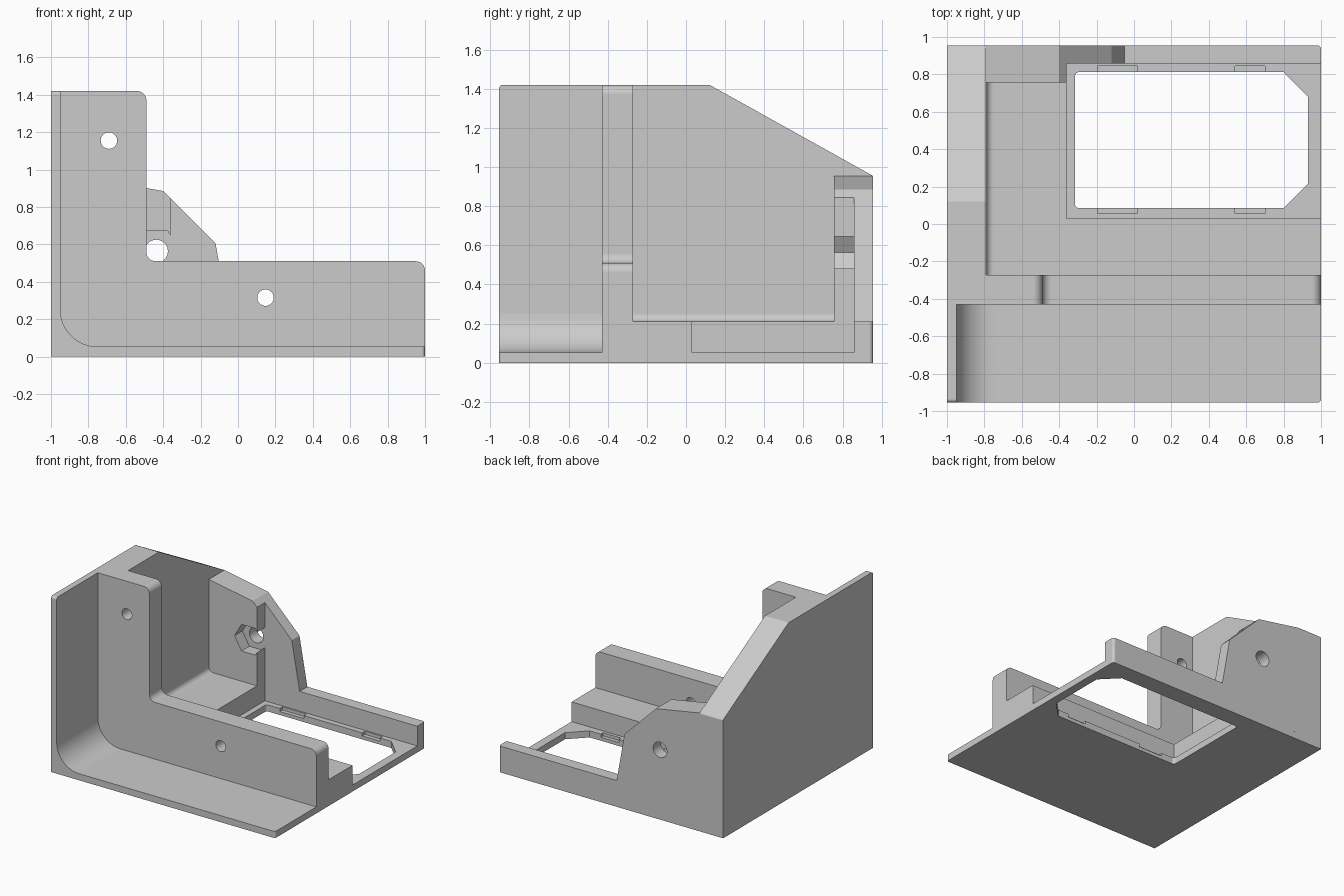
import bpy, bmesh, math
from mathutils import Vector

if "Cube" in bpy.data.objects:
    bpy.data.objects.remove(bpy.data.objects["Cube"], do_unlink=True)

grey = bpy.data.materials.new("plain grey")
grey.use_nodes = True
COLOUR = (0.6, 0.6, 0.6, 1)
grey.diffuse_color = COLOUR
grey.node_tree.nodes["Principled BSDF"].inputs["Base Color"].default_value = COLOUR

FLOOR, DECK, TOP, BACK = 0.053, 0.212, 1.42, 0.955
parts = []


def rounded(points, steps=12):
    """Replace each (a, b, radius) corner by an arc; plain (a, b) stays sharp."""
    out = []
    for i, p in enumerate(points):
        c = Vector(p[:2])
        if len(p) == 2:
            out.append(c)
            continue
        u = (Vector(points[i - 1][:2]) - c).normalized()
        v = (Vector(points[(i + 1) % len(points)][:2]) - c).normalized()
        half = u.angle(v) / 2
        centre = c + (u + v).normalized() * p[2] / math.sin(half)
        start = c + u * p[2] / math.tan(half) - centre
        end = c + v * p[2] / math.tan(half) - centre
        sweep = start.angle(end)
        for k in range(steps + 1):
            t = k / steps
            out.append(centre + (start * math.sin((1 - t) * sweep)
                                 + end * math.sin(t * sweep)) / math.sin(sweep))
    return out


def prism(name, axis, points, lo, hi):
    """Extrude a closed profile along one axis."""
    place = {"X": lambda a, b, t: (t, a, b),
             "Y": lambda a, b, t: (a, t, b),
             "Z": lambda a, b, t: (a, b, t)}[axis]
    bm = bmesh.new()
    pts = rounded(points)
    rings = [[bm.verts.new(place(a, b, t)) for a, b in pts] for t in (lo, hi)]
    for ring in rings:
        bm.faces.new(ring)
    for i in range(len(pts)):
        j = (i + 1) % len(pts)
        bm.faces.new((rings[0][i], rings[0][j], rings[1][j], rings[1][i]))
    bmesh.ops.recalc_face_normals(bm, faces=bm.faces)
    mesh = bpy.data.meshes.new(name)
    bm.to_mesh(mesh)
    bm.free()
    mesh.materials.append(grey)
    obj = bpy.data.objects.new(name, mesh)
    bpy.context.collection.objects.link(obj)
    return obj


def part(*args):
    parts.append(prism(*args))
    return parts[-1]


def circle(x, z, r, n=40):
    return [(x + r * math.cos(math.tau * k / n),
             z + r * math.sin(math.tau * k / n)) for k in range(n)]


def cut(target, cutter):
    """Subtract the cutter from the part and discard it."""
    mod = target.modifiers.new("cut", "BOOLEAN")
    mod.operation, mod.solver, mod.object = "DIFFERENCE", "EXACT", cutter
    graph = bpy.context.evaluated_depsgraph_get()
    mesh = bpy.data.meshes.new_from_object(target.evaluated_get(graph))
    target.modifiers.clear()
    target.data = mesh
    bpy.data.objects.remove(cutter, do_unlink=True)


def fillet_strip(name, wall, floor, radius, y0, y1):
    """Concave strip in the corner between the left wall and a floor."""
    reach, sink = radius + 0.001, 0.01
    part(name, "Y", [(wall - sink, floor - sink), (wall + reach, floor - sink),
                     (wall + reach, floor), (wall, floor, radius),
                     (wall, floor + reach), (wall - sink, floor + reach)], y0, y1)


# Left wall, thin in front and thick behind, with a sloping top
slope = [(BACK, 0.955, 0.015), (0.12, TOP)]
part("left_wall", "X", [(-BACK, 0), (BACK, 0)] + slope + [(-BACK, TOP, 0.02)], -1, -0.95)
part("rear_wall", "X", [(-0.272, 0), (BACK, 0)] + slope + [(-0.272, TOP)], -0.95, -0.79)

# Base plate with the window and its clip notches
base = part("base_plate", "Z", [(-0.95, -BACK), (1, -BACK, 0.02), (1, BACK, 0.02),
                                (-0.95, BACK)], 0, FLOOR)
cut(base, prism("window", "Z", [(-0.315, 0.085, 0.02), (0.8, 0.085), (0.93, 0.215),
                                (0.93, 0.68), (0.8, 0.812), (-0.315, 0.812, 0.02)],
                -0.1, 0.3))
for x0, x1 in ((-0.195, 0.02), (0.54, 0.7)):
    for y0, y1 in ((0.055, 0.1), (0.8, 0.845)):
        cut(base, prism("clip_notch", "Z", [(x0, y0), (x1, y0), (x1, y1), (x0, y1)],
                        0.028, 0.1))

# Raised rear deck wrapped around the open-ended recess
part("rear_deck", "Z", [(-0.79, -0.272), (1, -0.272), (1, 0.03), (-0.36, 0.03),
                        (-0.36, 0.857), (1, 0.857), (1, BACK, 0.02), (-0.79, BACK)],
     FLOOR, DECK)

# Inside fillets along the left wall
fillet_strip("front_fillet", -0.95, FLOOR, 0.2, -BACK, -0.43)
fillet_strip("rear_fillet", -0.79, DECK, 0.04, -0.272, 0.757)

# L-shaped rib with two screw holes
rib = part("rib", "Y", [(-0.95, FLOOR), (1, FLOOR), (1, 0.51, 0.05), (-0.49, 0.51, 0.05),
                        (-0.49, TOP, 0.05), (-0.95, TOP)], -0.43, -0.272)
for x, z in ((-0.69, 1.155), (0.147, 0.315)):
    cut(rib, prism("screw_hole", "Y", circle(x, z, 0.044), -0.6, -0.1))

# Rear plate with a bolt hole, and the block holding the hexagonal nut pocket
crest = [(-0.4, 0.885), (-0.79, 0.955)]
plate = part("rear_plate", "Y", [(-0.79, DECK), (-0.05, DECK), (-0.12, 0.605)] + crest,
             0.857, BACK)
cut(plate, prism("bolt_hole", "Y", circle(-0.437, 0.563, 0.062), 0.8, 1.1))
block = part("nut_block", "Y", [(-0.79, DECK), (-0.36, DECK), (-0.36, 0.845)] + crest,
             0.757, 0.857)
cut(block, prism("nut_pocket", "Y", circle(-0.437, 0.563, 0.124, 6), 0.7, 0.9))

# Smooth fillets and holes, crisp edges elsewhere
bpy.ops.object.select_all(action="DESELECT")
for obj in parts:
    obj.select_set(True)
bpy.context.view_layer.objects.active = base
bpy.ops.object.shade_smooth_by_angle(angle=math.radians(25))
for obj in parts:
    obj.modifiers.new("flat_faces", "WEIGHTED_NORMAL").keep_sharp = True
